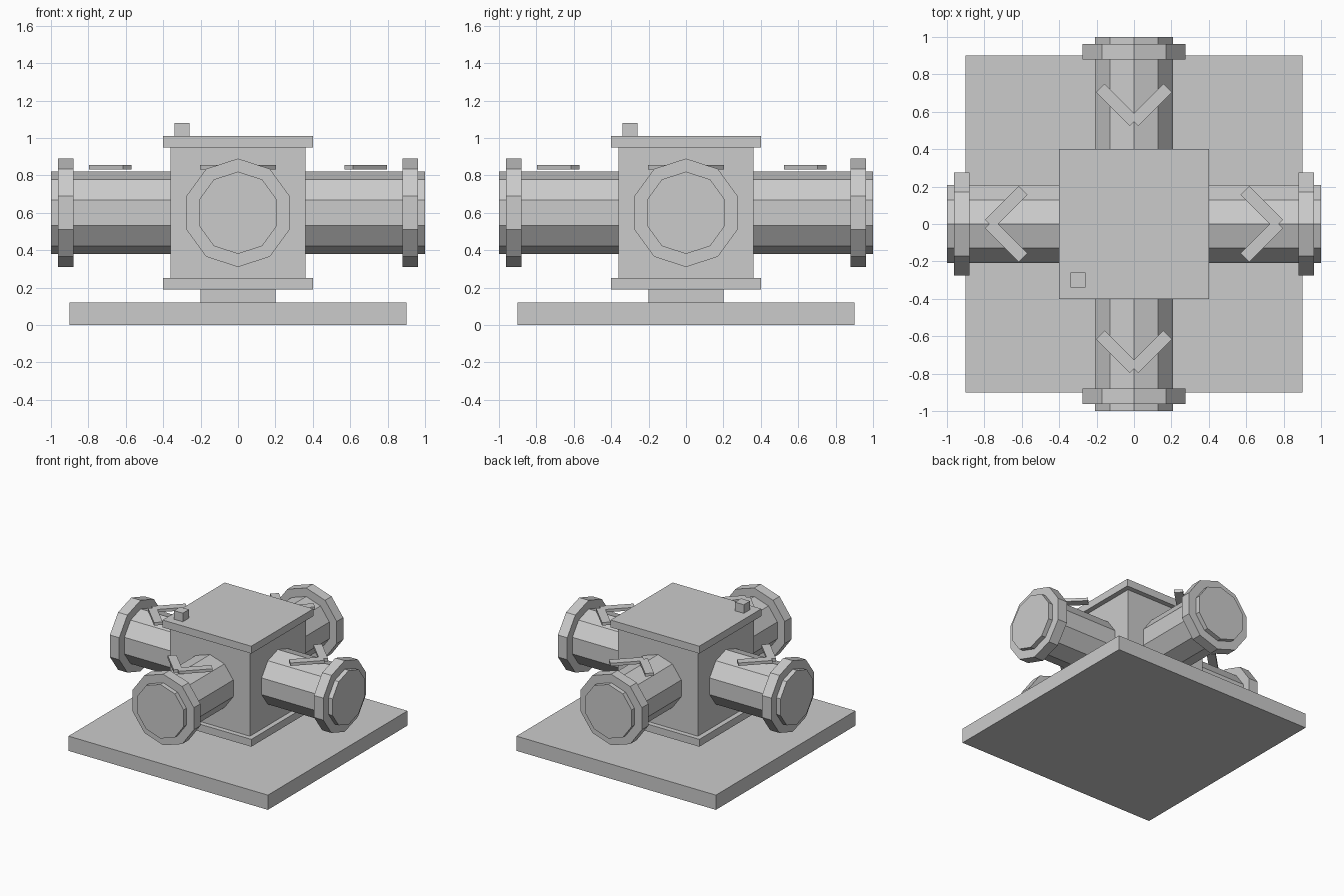
import bpy, bmesh
from math import sin, cos, pi
from mathutils import Matrix, Vector

if "Cube" in bpy.data.objects:
    bpy.data.objects.remove(bpy.data.objects["Cube"])


def finish(name, bm, matrix=Matrix()):
    bmesh.ops.transform(bm, matrix=matrix, verts=bm.verts)
    bmesh.ops.recalc_face_normals(bm, faces=bm.faces)
    mesh = bpy.data.meshes.new(name)
    bm.to_mesh(mesh)
    bm.free()
    obj = bpy.data.objects.new(name, mesh)
    bpy.context.collection.objects.link(obj)
    return obj


def box(name, size, centre, matrix=Matrix()):
    bm = bmesh.new()
    bmesh.ops.create_cube(bm, size=1)
    bmesh.ops.scale(bm, vec=size, verts=bm.verts)
    return finish(name, bm, matrix @ Matrix.Translation(centre))


def decagon_prism(name, radius, x0, x1, z, matrix):
    # ten-sided bar along x, with a corner pointing straight up
    bm = bmesh.new()
    ring = [bm.verts.new((x0, radius * sin(i * pi / 5), z + radius * cos(i * pi / 5)))
            for i in range(10)]
    face = bm.faces.new(ring)
    ext = bmesh.ops.extrude_face_region(bm, geom=[face], use_keep_orig=True)
    top = [v for v in ext["geom"] if isinstance(v, bmesh.types.BMVert)]
    bmesh.ops.translate(bm, vec=(x1 - x0, 0, 0), verts=top)
    return finish(name, bm, matrix)


# Central stack: name, half width, bottom, top
for name, half, z0, z1 in [
    ("base_plate", 0.90, 0.0, 0.12),
    ("pedestal", 0.20, 0.12, 0.19),
    ("lower_rim", 0.40, 0.19, 0.25),
    ("body", 0.36, 0.25, 0.95),
    ("top_lid", 0.40, 0.95, 1.01),
]:
    box(name, (2 * half, 2 * half, z1 - z0), (0, 0, (z0 + z1) / 2))

# Small block on the lid corner
box("lid_marker", (0.08, 0.08, 0.07), (-0.30, -0.30, 1.045))

# Four pipes with collars and arrows; only the back arrow points inwards
for i, side in enumerate(("right", "back", "left", "front")):
    turn = Matrix.Rotation(i * pi / 2, 4, "Z")
    decagon_prism(side + "_pipe", 0.22, 0.34, 1.0, 0.6, turn)
    decagon_prism(side + "_collar", 0.29, 0.879, 0.963, 0.6, turn)
    point = -1 if side == "back" else 1
    for s, part in ((1, "a"), (-1, "b")):
        place = (turn @ Matrix.Translation((0.66 + 0.023 * point, 0.09 * s, 0.844))
                 @ Matrix.Rotation(-s * point * pi / 4, 4, "Z"))
        box(f"{side}_arrow_bar_{part}", (0.255, 0.065, 0.024), (0, 0, 0), place)
